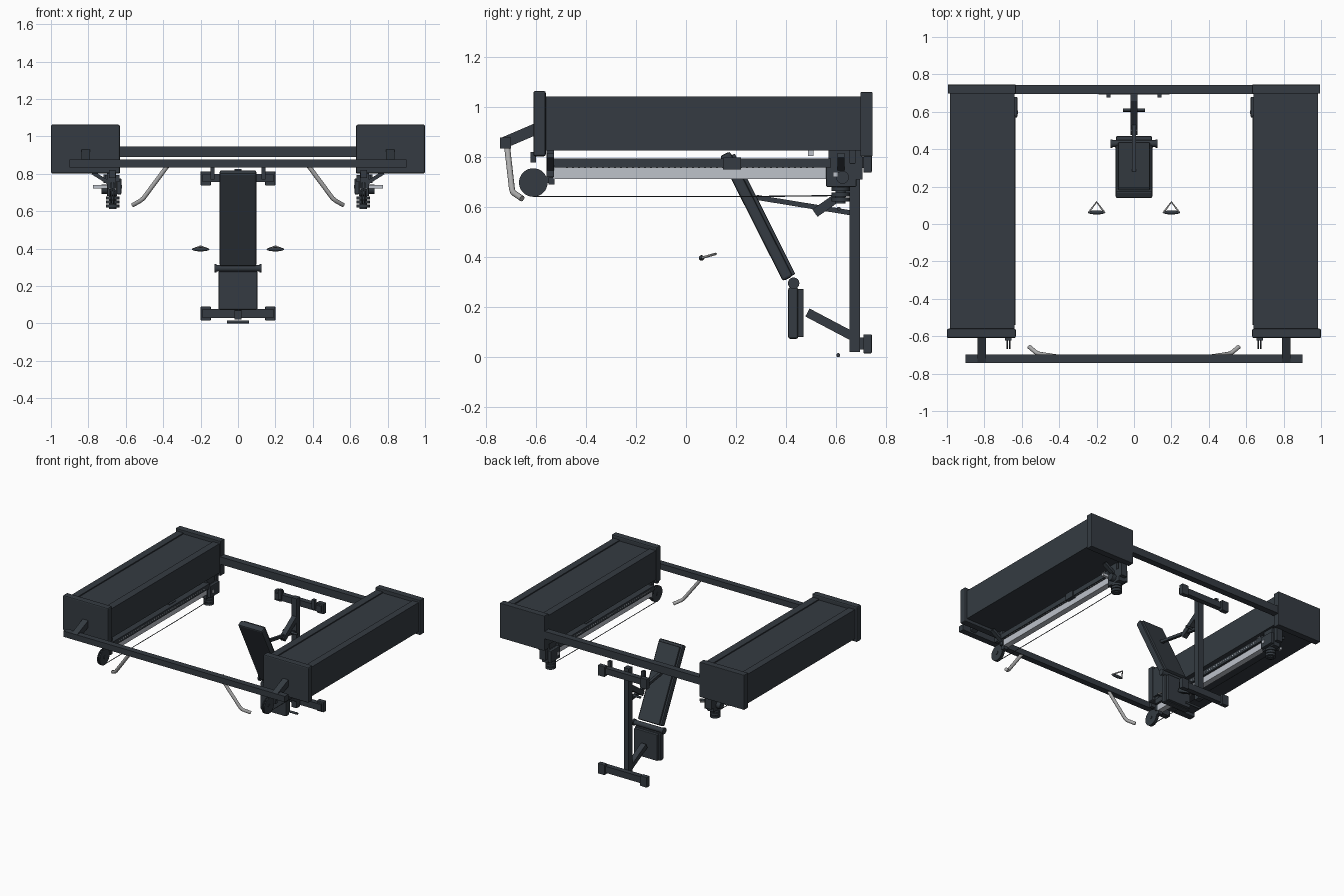
import bpy, math
from mathutils import Vector, Matrix

if "Cube" in bpy.data.objects:
    bpy.data.objects.remove(bpy.data.objects["Cube"], do_unlink=True)


def material(name, rgb):
    m = bpy.data.materials.new(name)
    m.use_nodes = True
    m.diffuse_color = (*rgb, 1)
    b = m.node_tree.nodes["Principled BSDF"]
    b.inputs["Base Color"].default_value = (*rgb, 1)
    b.inputs["Roughness"].default_value = 0.6
    return m


DARK = material("dark slate", (0.035, 0.044, 0.054))
STEEL = material("light steel", (0.51, 0.54, 0.59))
GRIP = material("handle grey", (0.41, 0.41, 0.41))


def finish(name, mat, bevel=0.0, smooth=False):
    o = bpy.context.object
    o.name = name
    o.data.materials.append(mat)
    if smooth:
        bpy.ops.object.shade_smooth_by_angle(angle=math.radians(40))
    if bevel:
        b = o.modifiers.new("soft edges", 'BEVEL')
        b.width, b.segments = bevel, 2
    return o


def box(name, x, y, z, mat=DARK, bevel=0.0):
    """Box from (min, max) ranges."""
    bpy.ops.mesh.primitive_cube_add(size=1)
    o = bpy.context.object
    size = [abs(r[1] - r[0]) for r in (x, y, z)]
    o.data.transform(Matrix.Diagonal((*size, 1)))
    o.location = [(r[0] + r[1]) / 2 for r in (x, y, z)]
    return finish(name, mat, bevel)


def frame(a, b):
    """Matrix at the middle of a-b, z along it, x kept close to world x."""
    a, b = Vector(a), Vector(b)
    z = (b - a).normalized()
    x = Vector((1, 0, 0))
    if abs(z.x) > 0.8:
        x = Vector((0, 1, 0))
    x = (x - z * x.dot(z)).normalized()
    y = z.cross(x)
    m = Matrix((x, y, z)).transposed().to_4x4()
    m.translation = (a + b) / 2
    return m, (b - a).length


def beam(name, a, b, w, t, mat=DARK, bevel=0.0):
    """Rectangular bar from a to b, w wide and t thick."""
    m, length = frame(a, b)
    bpy.ops.mesh.primitive_cube_add(size=1)
    bpy.context.object.data.transform(Matrix.Diagonal((w, t, length, 1)))
    bpy.context.object.matrix_world = m
    return finish(name, mat, bevel)


def rod(name, a, b, r, mat=DARK, sides=16):
    m, length = frame(a, b)
    bpy.ops.mesh.primitive_cylinder_add(radius=r, depth=length, vertices=sides)
    bpy.context.object.matrix_world = m
    return finish(name, mat, smooth=True)


def tube(name, pts, r, mat):
    """Round bar following a path."""
    c = bpy.data.curves.new(name, 'CURVE')
    c.dimensions = '3D'
    c.bevel_depth, c.bevel_resolution, c.use_fill_caps = r, 3, True
    s = c.splines.new('POLY')
    s.points.add(len(pts) - 1)
    for p, q in zip(s.points, pts):
        p.co = (*q, 1)
    c.materials.append(mat)
    o = bpy.data.objects.new(name, c)
    bpy.context.collection.objects.link(o)
    return o


# Cross members joining the two housings
box("back_beam", (-0.64, 0.64), (0.695, 0.742), (0.89, 0.945))
box("front_pull_bar", (-0.90, 0.90), (-0.742, -0.698), (0.833, 0.876))

for s, side in ((1, "left"), (-1, "right")):
    def n(part):
        return f"{side}_{part}"

    def X(a, b):
        return (s * a, s * b)

    # Housing: body, raised top rails, thick end caps
    box(n("housing"), X(0.638, 0.983), (-0.57, 0.71), (0.825, 1.032))
    for a, b in ((0.638, 0.692), (0.932, 0.983)):
        box(n("top_rail"), X(a, b), (-0.57, 0.71), (1.02, 1.04))
    box(n("front_cap"), X(0.632, 1.0), (-0.61, -0.56), (0.802, 1.063), bevel=0.008)
    box(n("back_cap"), X(0.632, 0.995), (0.697, 0.745), (0.802, 1.058), bevel=0.003)

    # Slanted arm carrying the pull bar
    beam(n("bar_arm"), (s * 0.815, -0.73, 0.855), (s * 0.815, -0.59, 0.915), 0.045, 0.045)

    # Bent pull handle
    tube(n("pull_handle"), [(s * 0.375, -0.715, 0.845), (s * 0.505, -0.695, 0.67),
                            (s * 0.52, -0.69, 0.657), (s * 0.562, -0.655, 0.633)], 0.012, GRIP)

    # Dark guide rail over a steel bar, with index marks inside and below
    box(n("guide_rail"), X(0.634, 0.712), (-0.54, 0.58), (0.757, 0.793))
    box(n("guide_bar"), X(0.65, 0.692), (-0.53, 0.58), (0.711, 0.757), STEEL)
    for i in range(42):
        y = -0.48 + i * 0.024
        box(n("index_mark"), X(0.633, 0.635), (y, y + 0.008), (0.772, 0.779), STEEL)
        box(n("lower_mark"), X(0.698, 0.705), (y, y + 0.008), (0.756, 0.758), STEEL)
    box(n("front_hanger"), X(0.652, 0.70), (-0.557, -0.527), (0.72, 0.83))
    box(n("back_hanger"), X(0.652, 0.70), (0.57, 0.655), (0.76, 0.83))
    box(n("back_bracket"), X(0.652, 0.70), (0.675, 0.705), (0.71, 0.83))
    for y in (-0.542, 0.62):
        beam(n("hanger_brace"), (s * 0.778, y, 0.806), (s * 0.685, y, 0.748), 0.028, 0.02)
    box(n("rail_stop"), X(0.655, 0.69), (-0.55, -0.525), (0.69, 0.718))
    box(n("front_stop"), X(0.655, 0.69), (-0.622, -0.60), (0.777, 0.82))
    box(n("rail_slider"), X(0.66, 0.72), (0.147, 0.22), (0.75, 0.797))
    box(n("rail_knob"), X(0.664, 0.684), (0.488, 0.51), (0.803, 0.826), STEEL)

    # Front cable wheel
    for x in (0.663, 0.677):
        rod(n("cable_wheel"), (s * (x - 0.004), -0.61, 0.697), (s * (x + 0.004), -0.61, 0.697),
            0.057, sides=32)
    rod(n("wheel_axle"), (s * 0.655, -0.61, 0.697), (s * 0.685, -0.61, 0.697), 0.012)
    beam(n("wheel_mount"), (s * 0.67, -0.61, 0.70), (s * 0.67, -0.53, 0.71), 0.02, 0.025)

    # Trolley with pulleys and pin
    box(n("trolley"), X(0.647, 0.70), (0.56, 0.68), (0.68, 0.775), bevel=0.004)
    box(n("trolley_plate"), X(0.624, 0.648), (0.57, 0.68), (0.69, 0.775), bevel=0.004)
    box(n("trolley_pin"), X(0.62, 0.775), (0.588, 0.608), (0.72, 0.74), STEEL)
    rod(n("pin_knob"), (s * 0.70, 0.625, 0.718), (s * 0.73, 0.625, 0.718), 0.026)
    for z in (0.629, 0.65, 0.671):
        rod(n("trolley_pulley"), (s * 0.67, 0.618, z - 0.008), (s * 0.67, 0.618, z + 0.008), 0.036)
    rod(n("pulley_spindle"), (s * 0.67, 0.618, 0.613), (s * 0.67, 0.618, 0.69), 0.02)

    # Cable
    tube(n("cable"), [(s * 0.665, -0.61, 0.641), (s * 0.665, 0.25, 0.641), (s * 0.665, 0.59, 0.645)],
         0.0025, DARK)

    # Loose triangular hand grip with a tapered bar
    tube(n("grip_wire"), [(s * 0.2 - 0.042, 0.062, 0.396), (s * 0.2, 0.118, 0.412),
                          (s * 0.2 + 0.042, 0.062, 0.396)], 0.005, GRIP)
    bpy.ops.mesh.primitive_uv_sphere_add(segments=16, ring_count=10, radius=1,
                                         location=(s * 0.2, 0.062, 0.396))
    bpy.context.object.scale = (0.047, 0.011, 0.011)
    finish(n("hand_grip"), DARK, smooth=True)

    # Stand: end blocks and mounting posts
    for level, z in (("top", 0.775), ("bottom", 0.053)):
        box(n(level + "_end_block"), X(0.145, 0.2), (0.708, 0.742), (z - 0.038, z + 0.038), bevel=0.004)
    box(n("mount_post"), X(0.125, 0.148), (0.677, 0.70), (0.77, 0.84))

# Stand upright with two cross bars
box("stand_upright", (-0.02, 0.02), (0.653, 0.695), (0.02, 0.825))
box("stand_top_bar", (-0.19, 0.19), (0.693, 0.73), (0.755, 0.80))
box("stand_bottom_bar", (-0.19, 0.19), (0.693, 0.73), (0.03, 0.078))
beam("lower_brace", (0, 0.485, 0.178), (0, 0.665, 0.083), 0.04, 0.036)
beam("backrest_strut", (0, 0.28, 0.638), (0, 0.665, 0.575), 0.02, 0.02)
beam("upper_brace", (0, 0.515, 0.575), (0, 0.665, 0.68), 0.036, 0.036)
rod("strut_pin", (-0.058, 0.61, 0.592), (0.058, 0.61, 0.592), 0.008)
rod("floor_pin", (-0.06, 0.608, 0.008), (0.06, 0.608, 0.008), 0.008)

# Bench: back pad on a backing board, seat pad, hinge roller
beam("back_pad", (0, 0.155, 0.812), (0, 0.407, 0.313), 0.196, 0.045, bevel=0.01)
beam("back_board", (0, 0.186, 0.808), (0, 0.428, 0.327), 0.17, 0.02, bevel=0.004)
box("seat_pad", (-0.105, 0.105), (0.408, 0.448), (0.073, 0.278), bevel=0.008)
box("seat_board", (-0.095, 0.095), (0.445, 0.47), (0.08, 0.272), bevel=0.004)
rod("hinge_roller", (-0.115, 0.43, 0.295), (0.115, 0.43, 0.295), 0.018)
for x in (-0.12, 0.12):
    rod("roller_cap", (x - 0.006, 0.43, 0.295), (x + 0.006, 0.43, 0.295), 0.023)
